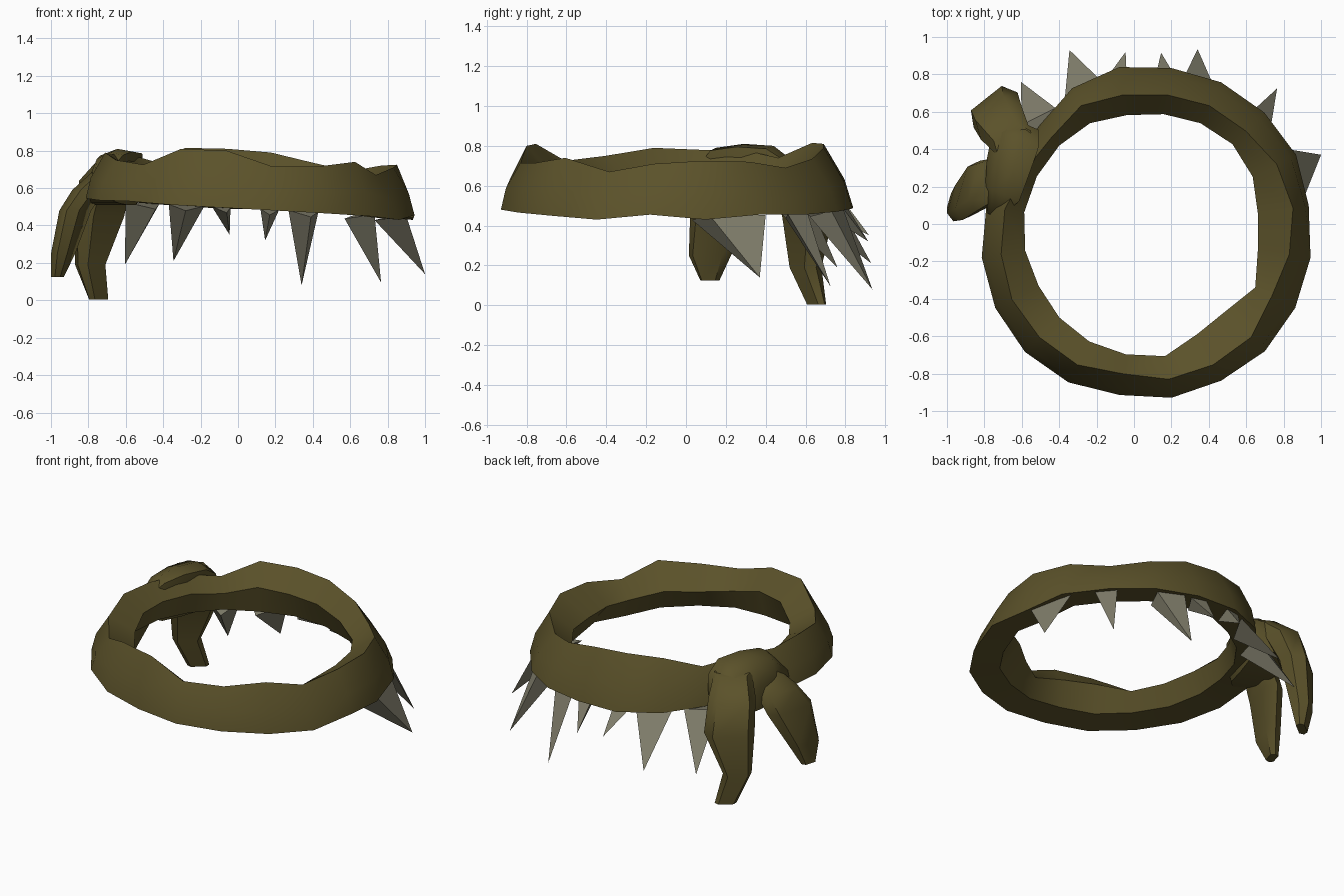
import bpy, bmesh
from math import cos, sin, radians, tau
from mathutils import Vector

cube = bpy.data.objects.get("Cube")
if cube:
    bpy.data.objects.remove(cube, do_unlink=True)

CENTRE = Vector((0.06, -0.04, 0))


def make_material(name, colour):
    mat = bpy.data.materials.new(name)
    mat.use_nodes = True
    mat.diffuse_color = (*colour, 1)
    mat.node_tree.nodes["Principled BSDF"].inputs["Base Color"].default_value = (*colour, 1)
    return mat


olive_cloth = make_material("olive cloth", (0.105, 0.084, 0.023))
grey_hair = make_material("grey hair", (0.22, 0.21, 0.15))


def finish(name, bm, material, smooth_angle=None):
    bmesh.ops.recalc_face_normals(bm, faces=bm.faces)
    mesh = bpy.data.meshes.new(name)
    bm.to_mesh(mesh)
    bm.free()
    obj = bpy.data.objects.new(name, mesh)
    bpy.context.collection.objects.link(obj)
    mesh.materials.append(material)
    if smooth_angle:
        bpy.ops.object.select_all(action="DESELECT")
        obj.select_set(True)
        bpy.context.view_layer.objects.active = obj
        bpy.ops.object.shade_smooth_by_angle(angle=radians(smooth_angle))


def loft(name, rings, material, closed, smooth_angle):
    """Skin a run of equal rings; closed joins the last to the first."""
    bm = bmesh.new()
    loops = [[bm.verts.new(p) for p in ring] for ring in rings]
    count = len(loops[0])
    pairs = list(zip(loops, loops[1:]))
    if closed:
        pairs.append((loops[-1], loops[0]))
    else:
        bm.faces.new(loops[0])
        bm.faces.new(loops[-1])
    for a, b in pairs:
        for i in range(count):
            j = (i + 1) % count
            bm.faces.new((a[i], a[j], b[j], b[i]))
    finish(name, bm, material, smooth_angle)


# Headband: uneven ring with a leaning outer wall, raised inner lip and flat underside
outer = [.885, .905, .9, .895, .885, .89, .86, .8, .8, .86,
         .885, .9, .91, .905, .885, .9, .895, .905, .9, .895]
ridge = [.8, .79, .76, .755, .74, .74, .755, .71, .72, .76,
         .78, .8, .8, .8, .77, .8, .8, .8, .76, .78]
inner = [.61, .645, .66, .65, .635, .63, .65, .65, .65, .655,
         .65, .64, .65, .66, .665, .675, .615, .605, .66, .61]
top = [.725, .72, .69, .735, .79, .81, .815, .74, .78, .78,
       .79, .75, .725, .81, .8, .715, .715, .74, .67, .71]
base = [.43, .455, .455, .47, .485, .49, .505, .52, .53, .545,
        .545, .535, .53, .51, .495, .48, .465, .45, .43, .455]

sections = []
for i, (ro, rr, ri, zt, zb) in enumerate(zip(outer, ridge, inner, top, base)):
    a = tau * (i + .5) / len(outer)
    under = max(ro - .18, ri + .03)
    profile = [
        (ro, zb),
        (ro * .6 + rr * .4 + .015, zb * .55 + zt * .45),
        (rr, zt),
        (ri, zb * .4 + zt * .6),
        (under, zb + .015),
    ]
    sections.append([CENTRE + Vector((r * cos(a), r * sin(a), z)) for r, z in profile])
loft("headband", sections, olive_cloth, True, 40)


# Knot: loop of cloth lying over the band
along = Vector((.4, .92, 0)).normalized()
side = Vector((-along.y, along.x, 0))
knot = []
for x, y, half, low, high in [
    (-.745, .04, .03, .56, .66),
    (-.68, .15, .09, .52, .79),
    (-.645, .29, .11, .51, .81),
    (-.60, .44, .12, .51, .80),
    (-.57, .53, .08, .53, .73),
]:
    c = Vector((x, y, 0))
    tall = high - low
    knot.append([
        c + side * (s * half) + Vector((0, 0, low + tall * t))
        for s, t in ((-.5, 0), (1.4, 0), (1.4, .5), (.9, .88), (0, 1), (-.8, .95), (-.8, .5))
    ])
loft("knot", knot, olive_cloth, False, 60)


# Hanging tails: flattened tubes with a broad middle and a narrow tip
def tail(name, across, stations):
    across = Vector(across).normalized()
    out = Vector((-across.y, across.x, 0))
    rings = []
    for x, y, z, width, thick in stations:
        c = Vector((x, y, z))
        rings.append([
            c + across * (u * width / 2) + out * (w * thick / 2)
            for u, w in ((-1, 0), (-.7, 1), (.7, 1), (1, 0), (.7, -1), (-.7, -1))
        ])
    loft(name, rings, olive_cloth, False, 50)


tail("front_tail", (.28, .96, 0), [
    (-.71, .22, .69, .18, .10),
    (-.80, .21, .59, .29, .12),
    (-.87, .18, .48, .33, .11),
    (-.935, .12, .25, .22, .09),
    (-.965, .12, .125, .10, .05),
])
tail("back_tail", (.78, .62, 0), [
    (-.64, .43, .75, .22, .16),
    (-.71, .54, .64, .28, .20),
    (-.74, .61, .45, .30, .16),
    (-.79, .60, .19, .17, .11),
    (-.745, .655, .005, .13, .05),
])


# Hair tufts: three-sided spikes under the back of the band (two rim corners, inner corner, tip)
tufts = [
    ((-.60, .53), (-.42, .62), (-.44, .45), (-.605, .76, .19)),
    ((-.37, .67), (-.18, .77), (-.28, .58), (-.345, .93, .21)),
    ((-.14, .79), (-.04, .81), (-.06, .70), (-.045, .92, .35)),
    ((.12, .81), (.22, .79), (.17, .70), (.145, .915, .32)),
    ((.27, .79), (.43, .73), (.39, .62), (.34, .935, .08)),
    ((.64, .61), (.73, .51), (.57, .50), (.765, .725, .095)),
    ((.82, .40), (.90, .12), (.73, .03), (1, .37, .14)),
]
for i, (*corners, tip) in enumerate(tufts):
    bm = bmesh.new()
    root = [bm.verts.new((x, y, .495 - .05 * x)) for x, y in corners]
    root[2].co.z -= .03
    point = bm.verts.new(tip)
    bm.faces.new(root)
    for k in range(3):
        bm.faces.new((root[k], root[(k + 1) % 3], point))
    finish(f"hair_tuft_{i + 1}", bm, grey_hair)
